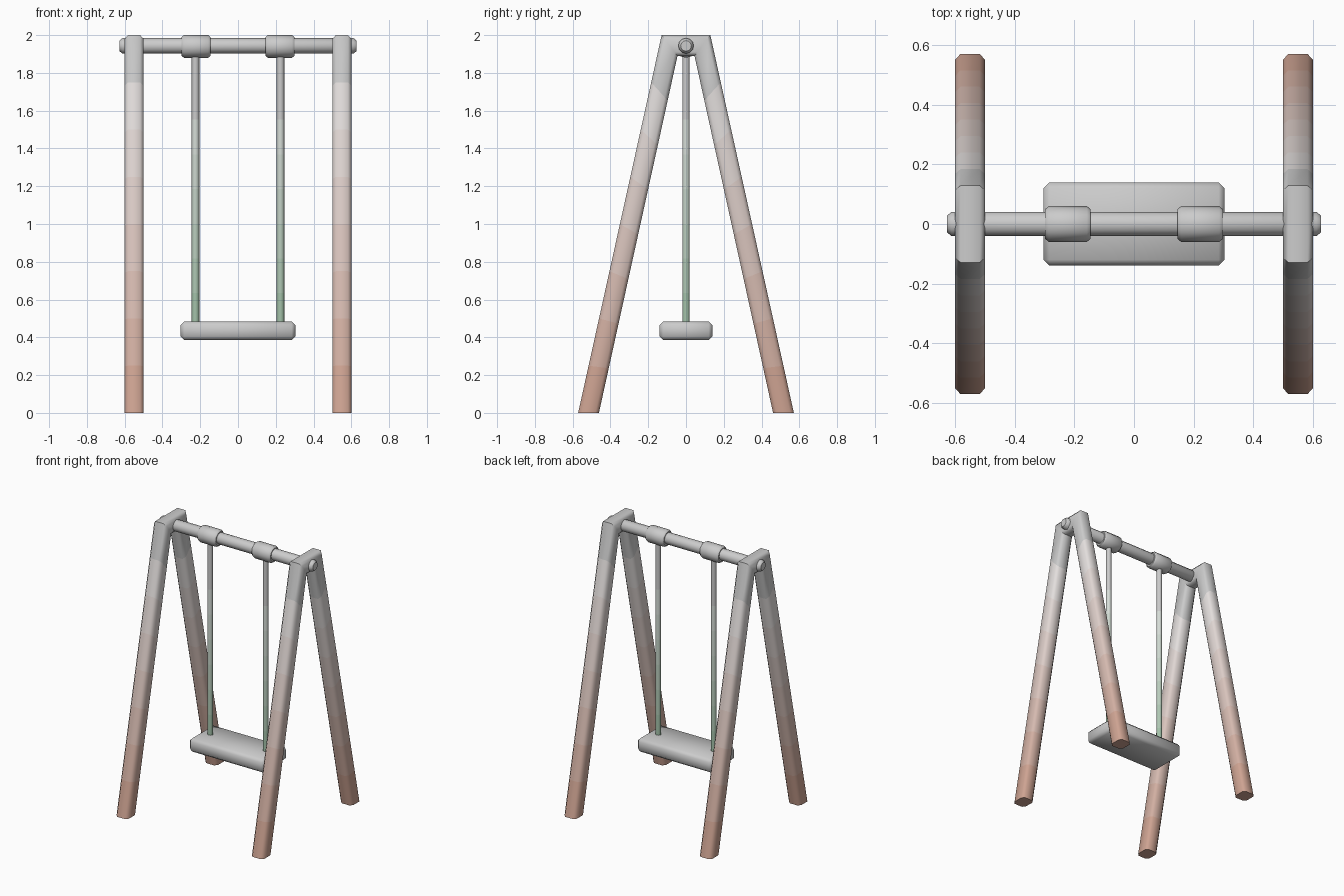
import bpy, bmesh, math
from mathutils import Vector

if "Cube" in bpy.data.objects:
    bpy.data.objects.remove(bpy.data.objects["Cube"])

GREY = (0.8, 0.8, 0.8)
BROWN = (0.62, 0.37, 0.29)
GREEN = (0.37, 0.54, 0.40)
BANDS = 8


def ramp(name, low):
    """Materials fading from a colour at the bottom to grey at the top."""
    mats = []
    for i in range(BANDS):
        t = i / (BANDS - 1)
        m = bpy.data.materials.new(f"{name}_{i}")
        m.diffuse_color = [a + (b - a) * t for a, b in zip(low, GREY)] + [1]
        m.use_nodes = True
        m.node_tree.nodes["Principled BSDF"].inputs["Base Color"].default_value = m.diffuse_color
        mats.append(m)
    return mats


def finish(name, bm, mats=(), height=2.0, base=0.0, angle=50):
    bmesh.ops.recalc_face_normals(bm, faces=bm.faces)
    for f in bm.faces:
        if mats:
            t = (f.calc_center_median().z - base) / (height - base)
            f.material_index = max(0, min(BANDS - 1, int(t * BANDS)))
    me = bpy.data.meshes.new(name)
    bm.to_mesh(me)
    bm.free()
    for m in mats:
        me.materials.append(m)
    ob = bpy.data.objects.new(name, me)
    bpy.context.collection.objects.link(ob)
    bpy.ops.object.select_all(action='DESELECT')
    ob.select_set(True)
    bpy.context.view_layer.objects.active = ob
    bpy.ops.object.shade_smooth_by_angle(angle=math.radians(angle))
    return ob


def loft(rings):
    """Skin a list of closed rings and cap both ends."""
    bm = bmesh.new()
    vs = [[bm.verts.new(p) for p in r] for r in rings]
    n = len(vs[0])
    for a, b in zip(vs, vs[1:]):
        for i in range(n):
            bm.faces.new((a[i], a[(i + 1) % n], b[(i + 1) % n], b[i]))
    bm.faces.new(vs[0])
    bm.faces.new(vs[-1])
    return bm


def lathe_x(name, profile, cx, cz, sides=12):
    """Turned part along x from (x, radius) pairs."""
    ang = [2 * math.pi * i / sides for i in range(sides)]
    rings = [[Vector((cx + x, r * math.sin(a), cz + r * math.cos(a))) for a in ang]
             for x, r in profile]
    return finish(name, loft(rings))


# A-shaped side frames: chamfered section carried up, across and down
H, C = 0.05, 0.018
K = H - C
section = [(H, -K), (H, K), (K, H), (-K, H), (-H, K), (-H, -K), (-K, -H), (K, -H)]
brown = ramp("frame_brown", BROWN)
for side, x in (("left", -0.55), ("right", 0.55)):
    half = []
    for i in range(BANDS + 1):
        t = i / BANDS
        ring = []
        for u, v in section:
            # v runs from the inner face (-H) to the outer face (+H)
            s = v / H
            foot = Vector((x + u, 0.516 + 0.055 * s, 0))
            top = Vector((x + u, 0.087 + 0.042 * s, 1.945 + 0.055 * s))
            ring.append(foot.lerp(top, t))
        half.append(ring)
    other = [[Vector((p.x, -p.y, p.z)) for p in r] for r in reversed(half)]
    finish(f"{side}_frame", loft(half + other), brown)

# Top bar with chamfered ends
lathe_x("top_bar", [(-0.627, 0.028), (-0.612, 0.041), (0.612, 0.041), (0.627, 0.028)],
        0, 1.943)

# Collars and hanging ropes
green = ramp("rope_green", GREEN)
for side, s in (("left", -1), ("right", 1)):
    lathe_x(f"{side}_collar",
            [(-0.076, 0.05), (-0.064, 0.06), (0.064, 0.06), (0.076, 0.05)],
            s * 0.222, 1.94)
    rings = []
    for i in range(BANDS + 1):
        z = 0.45 + (1.92 - 0.45) * i / BANDS
        rings.append([Vector((s * 0.225 + 0.021 * math.cos(a), 0.021 * math.sin(a), z))
                      for a in (k * math.pi / 3 for k in range(6))])
    finish(f"{side}_rope", loft(rings), green, 1.92, 0.45, 65)

# Seat
bm = bmesh.new()
bmesh.ops.create_cube(bm, size=1)
for v in bm.verts:
    v.co = Vector((v.co.x * 0.608, v.co.y * 0.28, 0.435 + v.co.z * 0.1))
bmesh.ops.bevel(bm, geom=bm.edges[:], offset=0.02, segments=1, affect='EDGES')
finish("seat", bm)
